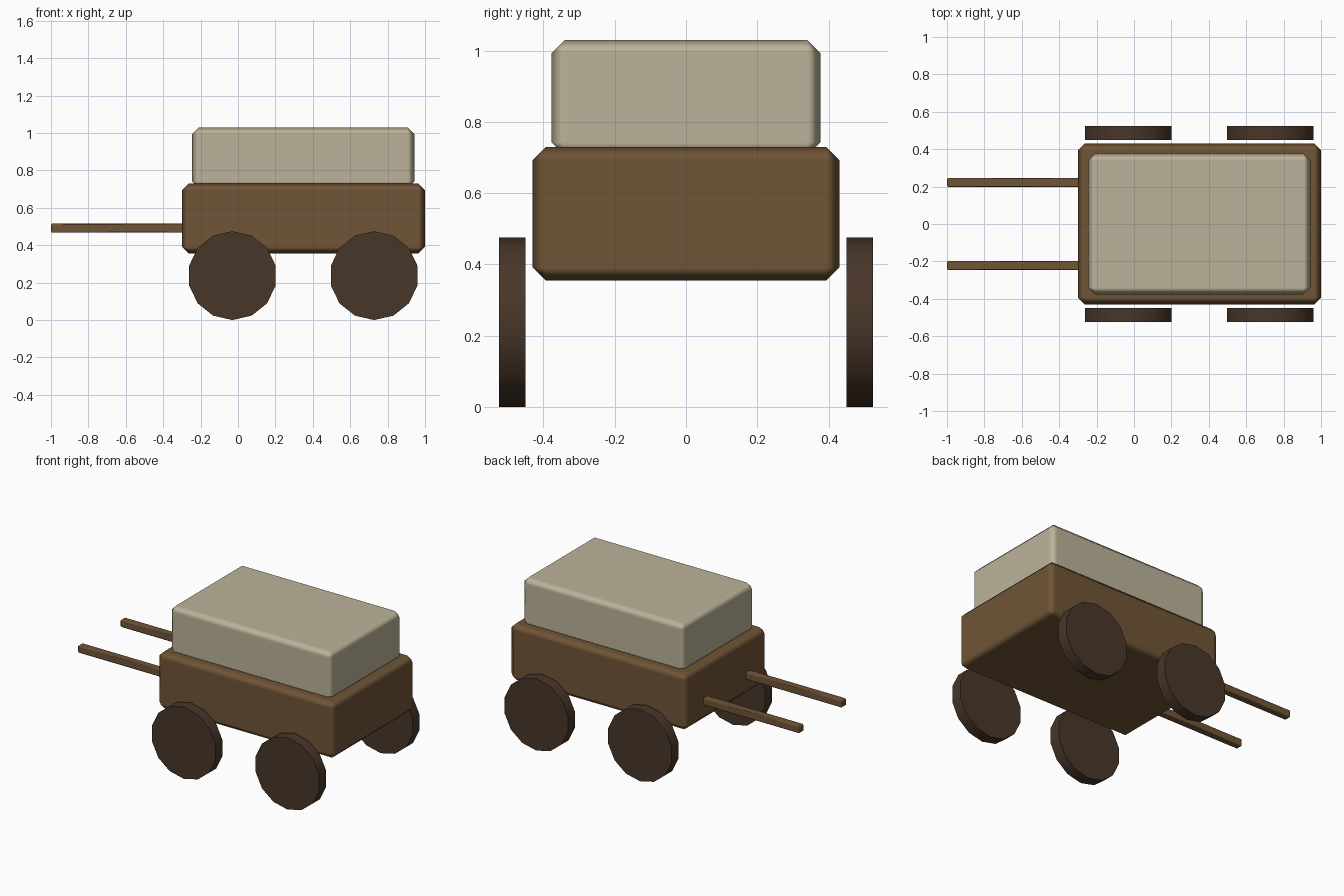
import bpy, math

if "Cube" in bpy.data.objects:
    bpy.data.objects.remove(bpy.data.objects["Cube"])


def material(name, rgb):
    m = bpy.data.materials.new(name)
    m.diffuse_color = (*rgb, 1)
    m.use_nodes = True
    m.node_tree.nodes["Principled BSDF"].inputs["Base Color"].default_value = m.diffuse_color
    return m


WOOD = material("wood", (0.16, 0.09, 0.037))
DARK = material("dark_wood", (0.065, 0.037, 0.022))
CLOTH = material("cloth", (0.50, 0.45, 0.32))


def box(name, lo, hi, mat, bevel):
    bpy.ops.mesh.primitive_cube_add(size=1, location=[(a + b) / 2 for a, b in zip(lo, hi)])
    ob = bpy.context.object
    ob.name = name
    ob.scale = [b - a for a, b in zip(lo, hi)]
    bpy.ops.object.transform_apply(location=False, rotation=False, scale=True)
    ob.data.materials.append(mat)
    # chamfered edges blending softly into the flat sides
    mod = ob.modifiers.new("Bevel", 'BEVEL')
    mod.width = bevel
    mod.segments = 1
    mod.harden_normals = True
    bpy.ops.object.shade_smooth()
    return ob


# cart body and the covered load sunk slightly into it
box("cart_body", (-0.30, -0.43, 0.355), (1.0, 0.43, 0.73), WOOD, 0.037)
box("cargo", (-0.245, -0.377, 0.705), (0.943, 0.377, 1.03), CLOTH, 0.037)

for side, s in (("left", 1), ("right", -1)):
    # pull shafts
    y = s * 0.222
    box(f"shaft_{side}", (-1.0, y - 0.024, 0.467), (-0.26, y + 0.024, 0.515), WOOD, 0.006)
    # solid disc wheels
    for end, x in (("front", -0.03), ("back", 0.728)):
        bpy.ops.mesh.primitive_cylinder_add(
            vertices=14, radius=0.2375, depth=0.074,
            location=(x, s * 0.487, 0.2375), rotation=(math.pi / 2, 0, 0))
        wheel = bpy.context.object
        wheel.name = f"wheel_{end}_{side}"
        wheel.data.materials.append(DARK)
        bpy.ops.object.shade_smooth_by_angle(angle=math.radians(35))
